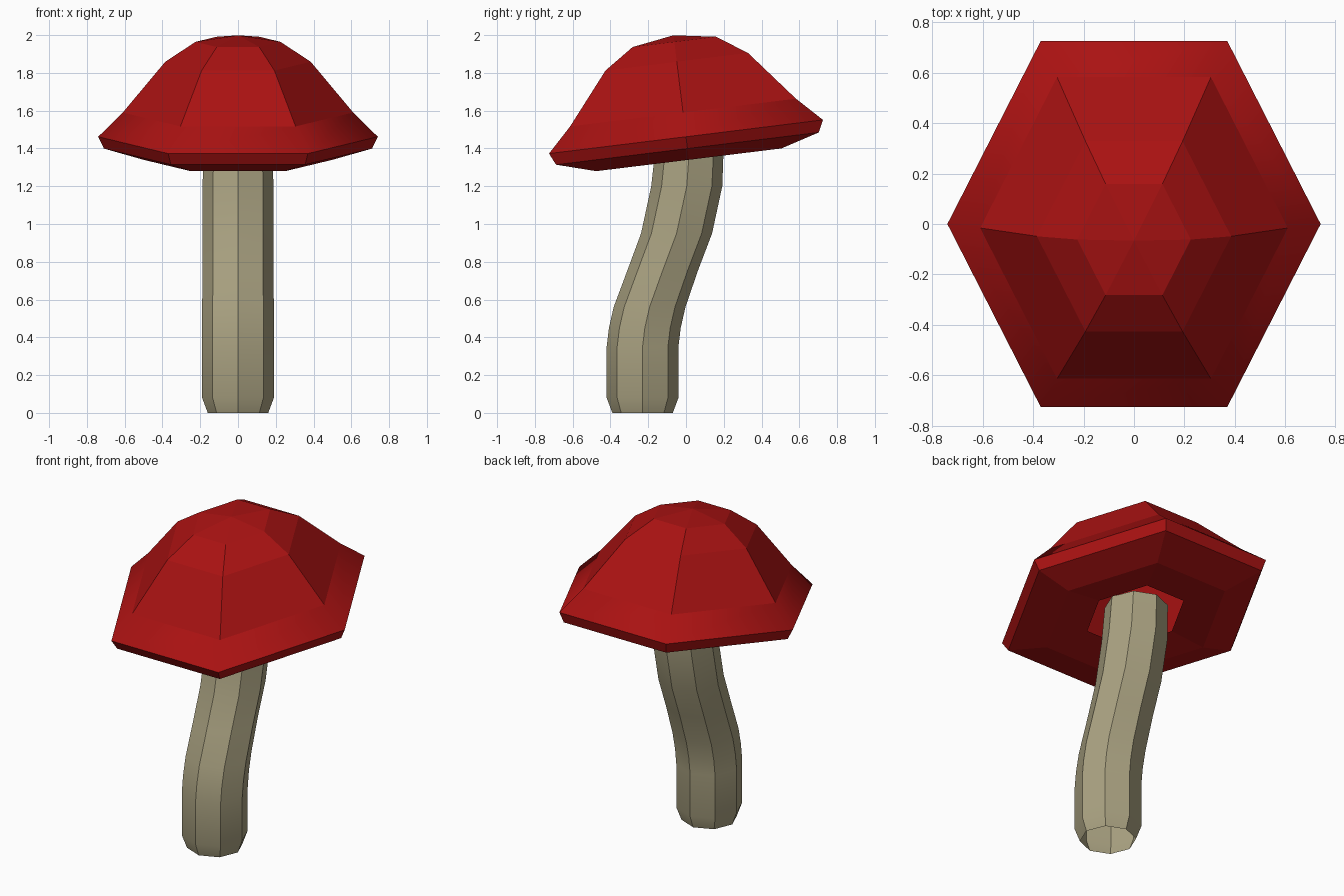
import bpy, bmesh
from math import sin, cos, pi, radians

if "Cube" in bpy.data.objects:
    bpy.data.objects.remove(bpy.data.objects["Cube"])


def material(name, rgb):
    m = bpy.data.materials.new(name)
    m.diffuse_color = (*rgb, 1)
    m.use_nodes = True
    m.node_tree.nodes["Principled BSDF"].inputs["Base Color"].default_value = m.diffuse_color
    return m


def loft(name, rings, sides, mat, y_scale=1.0, apex=None):
    """Skin a stack of (radius, y, z) polygon rings; optionally close to an apex."""
    bm = bmesh.new()
    loops = [[bm.verts.new((r * cos(2 * pi * i / sides),
                            y + r * y_scale * sin(2 * pi * i / sides), z))
              for i in range(sides)] for r, y, z in rings]
    for a, b in zip(loops, loops[1:]):
        for i in range(sides):
            j = (i + 1) % sides
            bm.faces.new((a[i], a[j], b[j], b[i]))
    if apex is not None:
        tip = bm.verts.new((0, 0, apex))
        for i in range(sides):
            bm.faces.new((loops[-1][i], loops[-1][(i + 1) % sides], tip))
    mesh = bpy.data.meshes.new(name)
    bm.to_mesh(mesh)
    bm.free()
    mesh.materials.append(mat)
    obj = bpy.data.objects.new(name, mesh)
    bpy.context.collection.objects.link(obj)
    return obj


# Stem: open octagonal tube that leans back in a gentle S
stem_rings = [(0.16, -0.23, 0), (0.19, -0.23, 0.08), (0.19, -0.23, 0.35),
              (0.19, -0.218, 0.45), (0.19, -0.193, 0.56), (0.187, -0.125, 0.75),
              (0.188, -0.05, 0.95), (0.188, 0.004, 1.2), (0.18, 0.02, 1.42)]
stem = loft("stem", stem_rings, 8, material("stem_beige", (0.40, 0.36, 0.22)))
bpy.context.view_layer.objects.active = stem
stem.select_set(True)
bpy.ops.object.shade_smooth_by_angle(angle=radians(32))
stem.select_set(False)

# Cap: tilted hexagonal shell, from the hole underneath, round the rim, to the tip
cap_rings = [(0.27, 0, -0.10), (0.50, 0, -0.123), (0.71, 0, -0.063), (0.74, 0, 0),
             (0.61, 0, 0.129), (0.385, 0, 0.40), (0.225, 0, 0.506)]
cap = loft("cap", cap_rings, 6, material("cap_red", (0.40, 0.006, 0.006)),
           y_scale=1.14, apex=0.541)
cap.location = (0, 0, 1.462)
cap.rotation_euler = (radians(7), 0, 0)

# Soft shading around the rim band only, flat facets elsewhere
for i, poly in enumerate(cap.data.polygons):
    poly.use_smooth = i // 6 == 3
